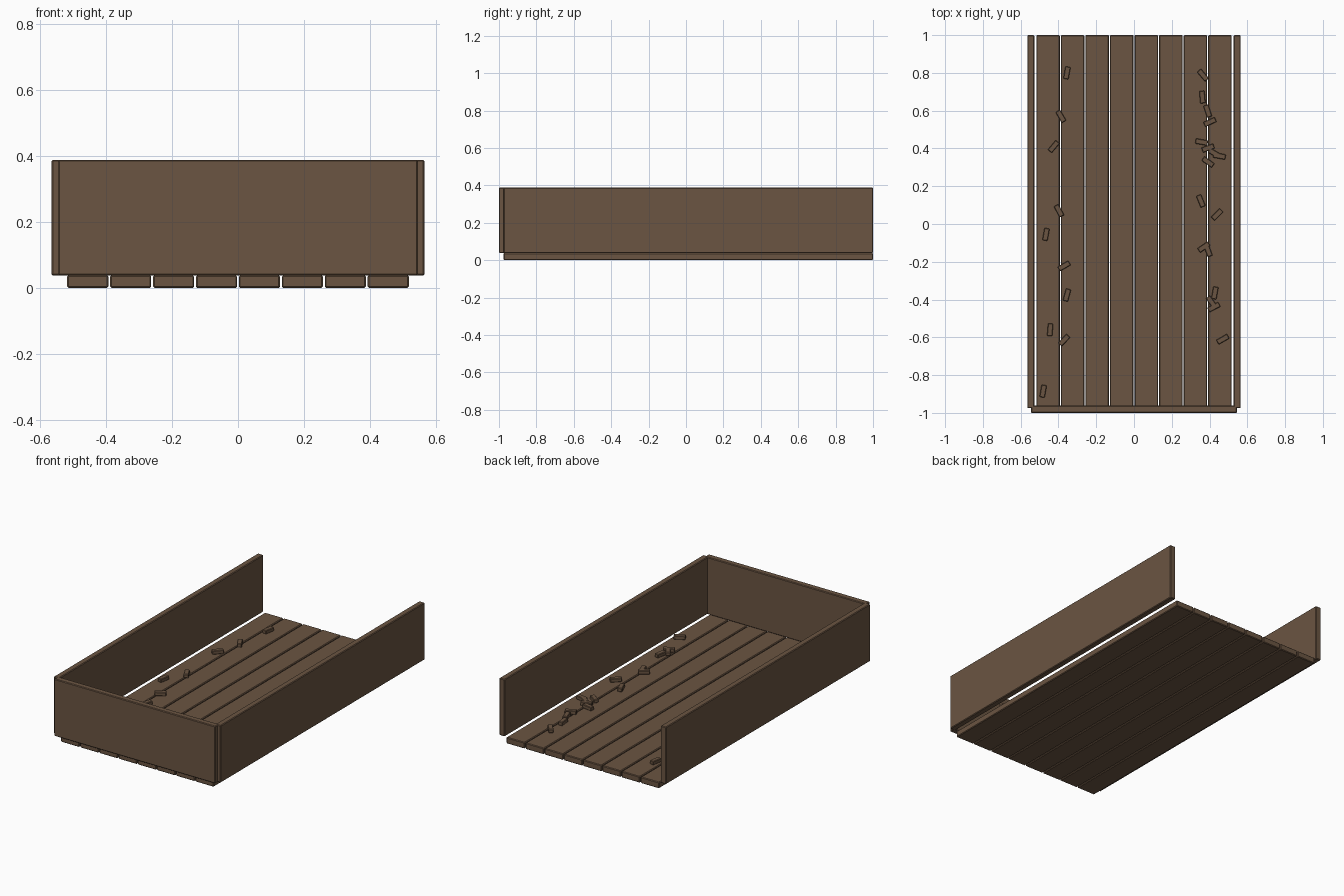
import bpy, math

if "Cube" in bpy.data.objects:
    bpy.data.objects.remove(bpy.data.objects["Cube"])

wood = bpy.data.materials.new("brown wood")
wood.diffuse_color = (0.145, 0.09, 0.054, 1)
wood.use_nodes = True
wood.node_tree.nodes["Principled BSDF"].inputs["Base Color"].default_value = wood.diffuse_color


def board(name, lo, hi, bevel=0.004, angle=0.0):
    """Bevelled box between two corners, turned about its own vertical axis."""
    centre = [(a + b) / 2 for a, b in zip(lo, hi)]
    bpy.ops.mesh.primitive_cube_add(size=1, location=centre)
    ob = bpy.context.object
    ob.name = name
    ob.scale = [b - a for a, b in zip(lo, hi)]
    bpy.ops.object.transform_apply(location=False, rotation=False, scale=True)
    ob.rotation_euler.z = math.radians(angle)
    ob.data.materials.append(wood)
    mod = ob.modifiers.new("soft edges", 'BEVEL')
    mod.width = bevel
    mod.segments = 1
    return ob


# floor planks
for i in range(8):
    x = (i - 3.5) * 0.13
    board(f"floor_plank_{i + 1}", (x - 0.0622, -0.975, 0), (x + 0.0622, 1, 0.038))

# side walls
for name, s in (("left_wall", -1), ("right_wall", 1)):
    a, b = sorted((s * 0.528, s * 0.565))
    board(name, (a, -0.975, 0.038), (b, 1, 0.388))

# front wall
board("front_wall", (-0.545, -1, 0.038), (0.545, -0.962, 0.388))

# loose wood chips: x, y, angle
chips = [
    (-.355, .80, 80), (-.387, .57, 120), (-.425, .41, 50), (-.397, .07, 118),
    (-.466, -.055, 80), (-.37, -.222, 30), (-.355, -.376, 75), (-.444, -.56, 85),
    (-.37, -.615, 47), (-.481, -.885, 80),
    (.365, .788, 130), (.362, .672, 95), (.390, .598, 108), (.402, .54, 25),
    (.358, .434, 170), (.392, .402, 20), (.392, .328, 145), (.425, .375, 150),
    (.452, .36, 170), (.354, .122, 112), (.44, .05, 45), (.37, -.122, 35),
    (.392, -.14, 110), (.428, -.365, 80), (.41, -.413, 125), (.423, -.44, 28),
    (.47, -.61, 30)]
for i, (x, y, ang) in enumerate(chips):
    board(f"wood_chip_{i + 1}", (x - 0.033, y - 0.014, 0.038),
          (x + 0.033, y + 0.014, 0.061), 0.003, ang)
